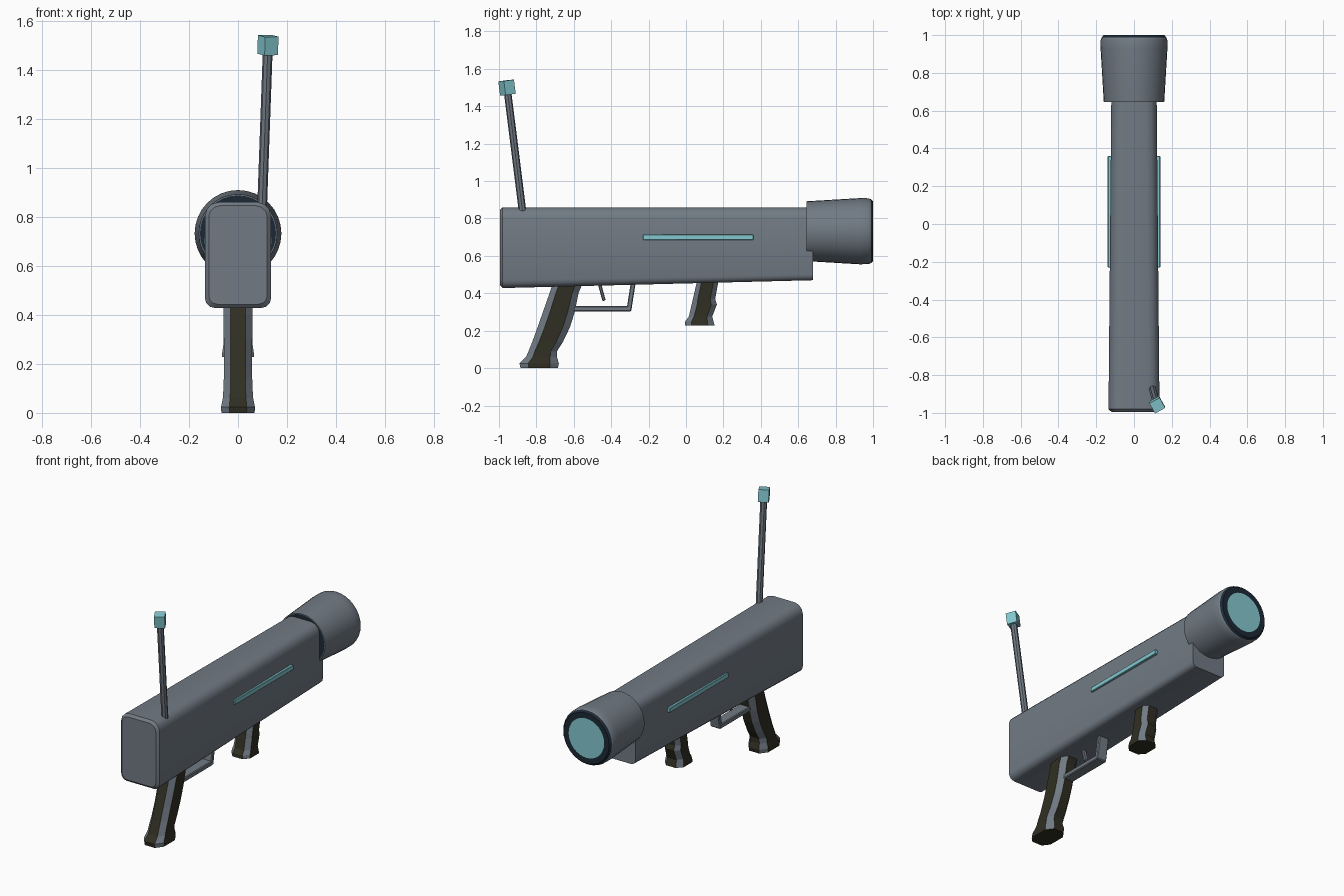
import bpy, bmesh, math
from mathutils import Vector, Matrix

if "Cube" in bpy.data.objects:
    bpy.data.objects.remove(bpy.data.objects["Cube"])


def material(name, rgb):
    m = bpy.data.materials.new(name)
    m.diffuse_color = (*rgb, 1)
    m.use_nodes = True
    m.node_tree.nodes["Principled BSDF"].inputs["Base Color"].default_value = m.diffuse_color
    return m


GREY = material("gunmetal_grey", (0.165, 0.195, 0.23))
TEAL = material("glow_teal", (0.23, 0.58, 0.63))
NAVY = material("dark_navy", (0.012, 0.022, 0.036))
BROWN = material("dark_brown", (0.03, 0.028, 0.016))


def finish(name, bm, mats, smooth=None):
    bmesh.ops.recalc_face_normals(bm, faces=bm.faces)
    me = bpy.data.meshes.new(name)
    bm.to_mesh(me)
    bm.free()
    for m in mats:
        me.materials.append(m)
    ob = bpy.data.objects.new(name, me)
    bpy.context.collection.objects.link(ob)
    if smooth:
        bpy.ops.object.select_all(action='DESELECT')
        ob.select_set(True)
        bpy.context.view_layer.objects.active = ob
        bpy.ops.object.shade_smooth_by_angle(angle=math.radians(smooth))
    return ob


def loft(name, rings, mats, rule=lambda ring, side: 0, cap=(0, 0), smooth=None):
    """Skin a list of equal-length point rings and cap both ends."""
    bm = bmesh.new()
    vs = [[bm.verts.new(p) for p in r] for r in rings]
    n = len(rings[0])
    for i in range(len(vs) - 1):
        for k in range(n):
            j = (k + 1) % n
            f = bm.faces.new((vs[i][k], vs[i][j], vs[i + 1][j], vs[i + 1][k]))
            f.material_index = rule(i, k)
    for ring, mi in ((vs[0], cap[0]), (vs[-1], cap[1])):
        bm.faces.new(ring).material_index = mi
    return finish(name, bm, mats, smooth)


def box(name, size, matrix, mat, bevel=0):
    bm = bmesh.new()
    bmesh.ops.create_cube(bm, size=1, matrix=matrix @ Matrix.Diagonal((*size, 1)))
    if bevel:
        bmesh.ops.bevel(bm, geom=bm.edges[:], offset=bevel, segments=1, affect='EDGES')
    return finish(name, bm, [mat])


# Main body: tapered box with rounded long edges
def body_ring(y, hw, z0, z1, rb, rt):
    pts = []
    for sx, z, r, a0 in ((1, z0, rb, -90), (1, z1, rt, 0), (-1, z1, rt, 90), (-1, z0, rb, 180)):
        cz = z + r if z == z0 else z - r
        for s in range(4):
            a = math.radians(a0 + 30 * s)
            pts.append((sx * (hw - r) + r * math.cos(a), y, cz + r * math.sin(a)))
    return pts


loft("main_body", [body_ring(-0.995, 0.119, 0.443, 0.845, 0.035, 0.045),
                   body_ring(-0.98, 0.135, 0.428, 0.86, 0.04, 0.058),
                   body_ring(0.68, 0.12, 0.47, 0.86, 0.03, 0.058)], [GREY], smooth=35)


# Muzzle: flared barrel with dark ring and glowing lens
def circle(y, r, n=32):
    return [(r * math.cos(2 * math.pi * k / n), y, 0.732 + r * math.sin(2 * math.pi * k / n))
            for k in range(n)]


loft("muzzle", [circle(y, r) for y, r in ((0.645, 0.155), (0.645, 0.16), (0.93, 0.177),
                                          (0.975, 0.176), (0.988, 0.171), (1.0, 0.16), (1.0, 0.125))],
     [GREY, NAVY, TEAL], rule=lambda i, k: 1 if i >= 4 else 0, cap=(1, 2), smooth=35)

# Glowing side strips
for side, sx in (("right", 1), ("left", -1)):
    box("light_strip_" + side, (0.03, 0.59, 0.03),
        Matrix.Translation((sx * 0.124, 0.065, 0.7)), TEAL, 0.003)


# Grips: chamfered sections with brown flats and grey corners
def grip_ring(z, y0, y1, hx):
    cx, cy = hx * 0.52, (y1 - y0) * 0.22
    half = [(cx, y0), (hx, y0 + cy), (hx, y1 - cy), (cx, y1)]
    return [(x, y, z) for x, y in half] + [(-x, y, z) for x, y in reversed(half)]


def grip(name, rows):
    loft(name, [grip_ring(*r) for r in rows], [GREY, BROWN],
         rule=lambda i, k: k % 2, cap=(1, 1))


grip("rear_grip", [(0.0, -0.885, -0.685, 0.068), (0.025, -0.89, -0.68, 0.069),
                   (0.06, -0.855, -0.69, 0.062), (0.09, -0.842, -0.69, 0.06),
                   (0.14, -0.822, -0.658, 0.058), (0.22, -0.793, -0.62, 0.057),
                   (0.30, -0.765, -0.595, 0.058), (0.40, -0.73, -0.575, 0.06),
                   (0.46, -0.71, -0.55, 0.06)])
grip("front_grip", [(0.228, -0.006, 0.153, 0.066), (0.25, -0.004, 0.147, 0.064),
                    (0.275, 0.015, 0.14, 0.06), (0.34, 0.03, 0.165, 0.057),
                    (0.37, 0.037, 0.156, 0.057), (0.48, 0.062, 0.176, 0.058)])


# Trigger and guard: bars between points in the side plane
def bar(name, a, b, width, thick):
    a, b = Vector((0, *a)), Vector((0, *b))
    d = b - a
    rot = Matrix.Rotation(math.atan2(d.z, d.y), 4, 'X')
    box(name, (width, d.length, thick), Matrix.Translation((a + b) / 2) @ rot, GREY, 0.005)


bar("guard_bottom", (-0.63, 0.317), (-0.295, 0.317), 0.07, 0.03)
bar("guard_front", (-0.306, 0.305), (-0.28, 0.47), 0.07, 0.026)
bar("trigger", (-0.438, 0.36), (-0.465, 0.46), 0.03, 0.018)

# Antenna: leaning rod with a glowing cube on its tip
foot, tip = Vector((0.098, -0.873, 0.83)), Vector((0.122, -0.957, 1.5))
lean = Vector((0, 0, 1)).rotation_difference(tip - foot).to_matrix().to_4x4()
bm = bmesh.new()
bmesh.ops.create_cone(bm, cap_ends=True, segments=8, radius1=0.02, radius2=0.02,
                      depth=(tip - foot).length, matrix=Matrix.Translation((foot + tip) / 2) @ lean)
finish("antenna_rod", bm, [GREY])
box("antenna_tip", (0.062, 0.062, 0.076),
    Matrix.Translation(tip) @ lean @ Matrix.Rotation(math.radians(29), 4, 'Z'), TEAL)
